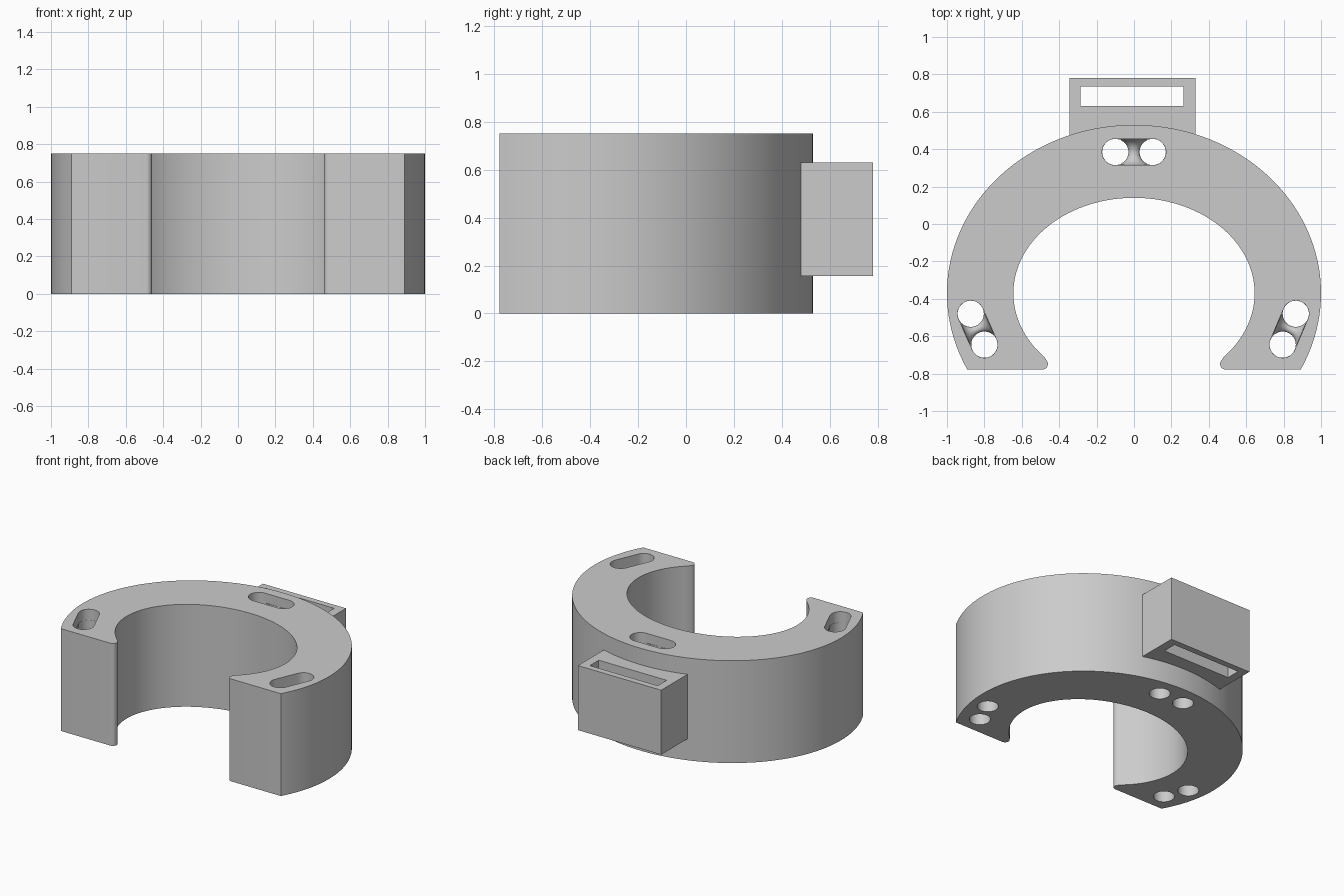
import bpy, bmesh, math
from mathutils import Vector

if "Cube" in bpy.data.objects:
    bpy.data.objects.remove(bpy.data.objects["Cube"])

H = 0.75          # ring height
CY = -0.37        # centre of both ellipses in y
FRONT = -0.778    # flat front cut
HOLE = 0.07       # cord hole radius
ARCH_Z = 0.58     # height where the saddle arch starts

grey = bpy.data.materials.new("light grey")
grey.diffuse_color = (0.6, 0.6, 0.6, 1)
grey.use_nodes = True
grey.node_tree.nodes["Principled BSDF"].inputs["Base Color"].default_value = grey.diffuse_color


def mesh_object(name, bm):
    bmesh.ops.recalc_face_normals(bm, faces=bm.faces)
    me = bpy.data.meshes.new(name)
    bm.to_mesh(me)
    bm.free()
    ob = bpy.data.objects.new(name, me)
    bpy.context.collection.objects.link(ob)
    me.materials.append(grey)
    return ob


def prism(name, outline, z0, z1):
    bm = bmesh.new()
    low = [bm.verts.new((x, y, z0)) for x, y in outline]
    top = [bm.verts.new((x, y, z1)) for x, y in outline]
    n = len(outline)
    bm.faces.new(low)
    bm.faces.new(top)
    for i in range(n):
        j = (i + 1) % n
        bm.faces.new((low[i], low[j], top[j], top[i]))
    return mesh_object(name, bm)


def box(name, x0, x1, y0, y1, z0, z1):
    return prism(name, [(x0, y0), (x1, y0), (x1, y1), (x0, y1)], z0, z1)


def arc(cx, cy, r, a0, a1, n):
    return [(cx + r * math.cos(a0 + (a1 - a0) * i / n),
             cy + r * math.sin(a0 + (a1 - a0) * i / n)) for i in range(n + 1)]


def ellipse(a, b, y_end, n):
    """Arc over the back, from the right end at y_end to the left end."""
    t = math.asin((y_end - CY) / b)
    return [(a * math.cos(t + (math.pi - 2 * t) * i / n),
             CY + b * math.sin(t + (math.pi - 2 * t) * i / n)) for i in range(n + 1)]


def boolean(target, tool, operation):
    tool.hide_render = True
    m = target.modifiers.new("bool", 'BOOLEAN')
    m.operation, m.solver, m.object = operation, 'EXACT', tool
    bpy.context.view_layer.objects.active = target
    bpy.ops.object.modifier_apply(modifier=m.name)
    bpy.data.objects.remove(tool)


def arch_tube(p, q, r):
    """Half ring of tube joining two holes."""
    mid, half = (p + q) / 2, (q - p) / 2
    R, u = half.length, half.normalized()
    v = Vector((-u.y, u.x))
    bm = bmesh.new()
    rings = []
    for i in range(25):
        t = math.pi * i / 24
        ring = []
        for k in range(32):
            a = math.tau * k / 32
            d = R + r * math.cos(a)
            xy = mid + u * d * math.cos(t) + v * r * math.sin(a)
            ring.append(bm.verts.new((xy.x, xy.y, ARCH_Z + d * math.sin(t))))
        rings.append(ring)
    for a, b in zip(rings, rings[1:]):
        for k in range(32):
            j = (k + 1) % 32
            bm.faces.new((a[k], a[j], b[j], b[k]))
    bm.faces.new(rings[0])
    bm.faces.new(rings[-1])
    return mesh_object("arch_cutter", bm)


def cord_channel(body, p, q):
    """Two through holes, a rounded saddle and an open slot on top."""
    p, q = Vector(p), Vector(q)
    for c in (p, q):
        hole = prism("hole_cutter", arc(c.x, c.y, HOLE, 0, math.tau, 48)[:-1], -0.1, H + 0.1)
        boolean(body, hole, 'DIFFERENCE')
    boolean(body, arch_tube(p, q, HOLE - 0.0005), 'DIFFERENCE')
    d = q - p
    a = math.atan2(d.y, d.x)
    h = math.pi / 2
    capsule = arc(q.x, q.y, HOLE + 0.0005, a - h, a + h, 20) \
        + arc(p.x, p.y, HOLE + 0.0005, a + h, a + 3 * h, 20)
    boolean(body, prism("slot_cutter", capsule, ARCH_Z + d.length / 2, H + 0.1), 'DIFFERENCE')


# Open ring with rounded inner tips
outer = ellipse(1.0, 0.9, FRONT, 96)
inner = ellipse(0.645, 0.51, -0.713, 80)
right_tip = arc(0.49, FRONT + 0.03, 0.03, math.radians(270), math.radians(130), 8)
left_tip = [(-x, y) for x, y in right_tip]
body = prism("open_ring", outer + left_tip + inner[::-1] + right_tip[::-1], 0, H)

# Strap bracket on the back
bracket = box("strap_bracket", -0.345, 0.33, 0.462, 0.78, 0.157, 0.63)
boolean(bracket, box("strap_slot", -0.285, 0.265, 0.632, 0.735, 0, 1), 'DIFFERENCE')
boolean(body, bracket, 'UNION')

# Cord channels at the back and at both ends
cord_channel(body, (-0.1, 0.385), (0.1, 0.385))
cord_channel(body, (-0.873, -0.48), (-0.8, -0.645))
cord_channel(body, (0.865, -0.48), (0.795, -0.645))

bpy.ops.object.select_all(action='DESELECT')
body.select_set(True)
bpy.context.view_layer.objects.active = body
bpy.ops.object.shade_smooth_by_angle(angle=math.radians(30))
